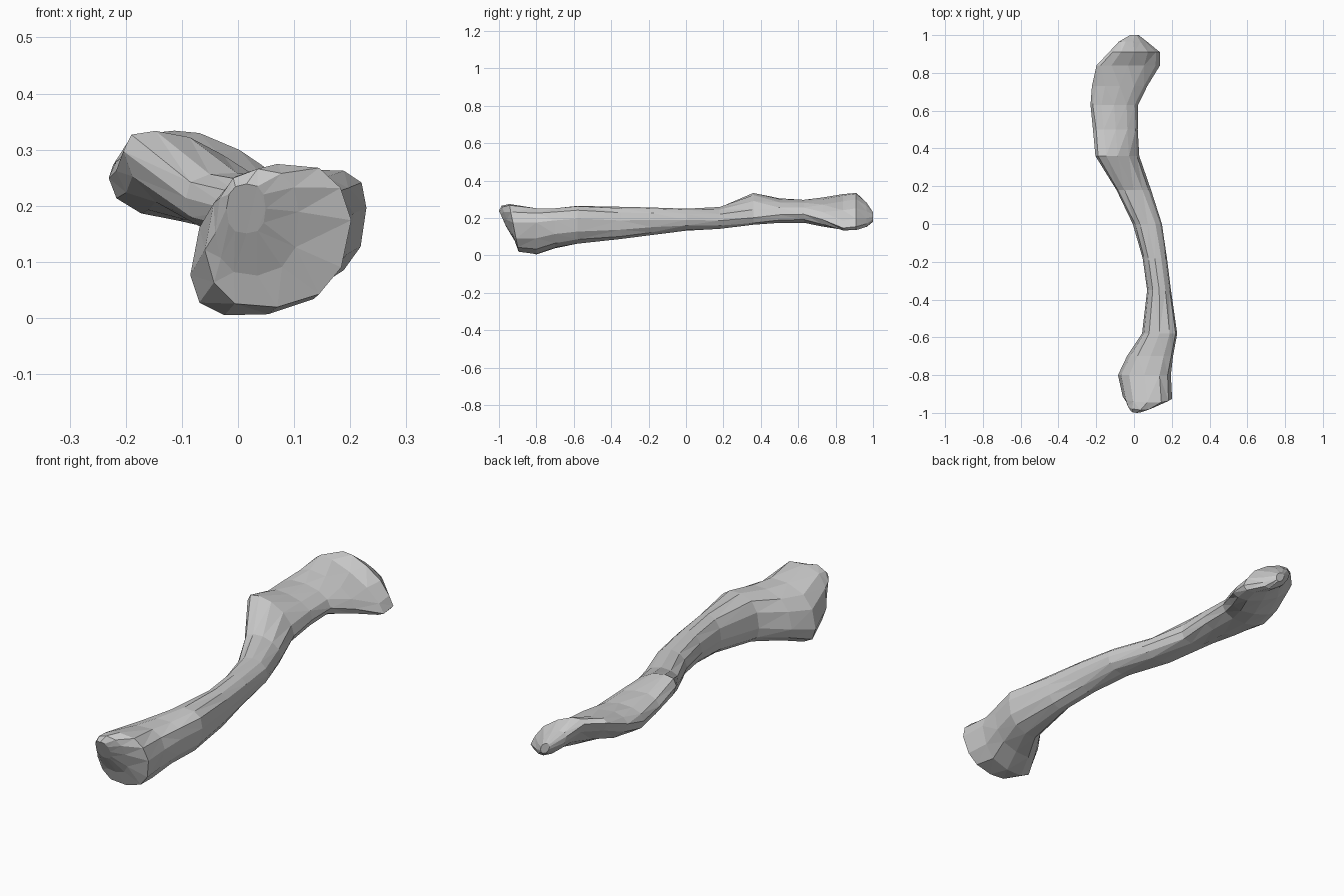
import bpy, bmesh, math, random

random.seed(4)
SIDES = 12

# Cross-sections along the bone: y, x min, x max, z min, z max, tilt (degrees), lean in y
SECTIONS = [
    (-0.98, -0.02, 0.05, 0.15, 0.24, 0, 0.02),
    (-0.95, -0.04, 0.11, 0.075, 0.265, 8, 0.035),
    (-0.92, -0.06, 0.20, 0.02, 0.275, 8, 0.025),
    (-0.80, -0.085, 0.193, 0.0, 0.252, 18, 0),
    (-0.70, -0.035, 0.21, 0.035, 0.255, 18, 0),
    (-0.58, 0.04, 0.23, 0.06, 0.267, 14, 0),
    (-0.35, 0.07, 0.197, 0.085, 0.26, 8, 0),
    (-0.18, 0.045, 0.175, 0.11, 0.255, 5, 0),
    (0.0, -0.005, 0.15, 0.13, 0.25, 0, 0),
    (0.18, -0.095, 0.09, 0.14, 0.26, -12, 0),
    (0.36, -0.203, 0.03, 0.162, 0.335, -32, 0),
    (0.50, -0.215, 0.022, 0.173, 0.305, -18, 0),
    (0.63, -0.232, 0.022, 0.172, 0.297, -12, 0),
    (0.73, -0.22, 0.07, 0.155, 0.308, -30, 0),
    (0.84, -0.197, 0.135, 0.13, 0.328, -54, 0),
    (0.91, -0.13, 0.135, 0.135, 0.335, -52, 0),
    (0.965, -0.08, 0.07, 0.15, 0.285, -45, 0),
    (1.0, -0.02, 0.025, 0.18, 0.23, -30, 0),
]


def squarer(v, power):
    return math.copysign(abs(v) ** power, v)


def ring(bm, y, x0, x1, z0, z1, tilt, lean):
    """Slanted oval that fills the given x and z limits."""
    power = 0.8 if y < -0.5 else 0.92  # the thick end is boxier
    verts = []
    for i in range(SIDES):
        t = math.tau * i / SIDES
        c = squarer(math.cos(t), power)
        s = squarer(math.sin(t + math.radians(tilt)), power)
        j = random.uniform(0.97, 1.02)  # slight unevenness of the bone surface
        verts.append(bm.verts.new((
            (x0 + x1) / 2 + (x1 - x0) / 2 * c * j,
            y - lean * s,
            max(0, (z0 + z1) / 2 + (z1 - z0) / 2 * s * j))))
    return verts


# Curved bone shaft with both flared ends
bm = bmesh.new()
rings = [ring(bm, *row) for row in SECTIONS]
for a, b in zip(rings, rings[1:]):
    for i in range(SIDES):
        k = (i + 1) % SIDES
        bm.faces.new((a[i], a[k], b[k], b[i]))
bm.faces.new(rings[0])
bm.faces.new(rings[-1])

# Irregular flat facets
bmesh.ops.triangulate(bm, faces=bm.faces[:], quad_method='SHORT_EDGE')
bmesh.ops.recalc_face_normals(bm, faces=bm.faces[:])

mesh = bpy.data.meshes.new("collar_bone")
bm.to_mesh(mesh)
bm.free()
bpy.context.collection.objects.link(bpy.data.objects.new("collar_bone", mesh))
